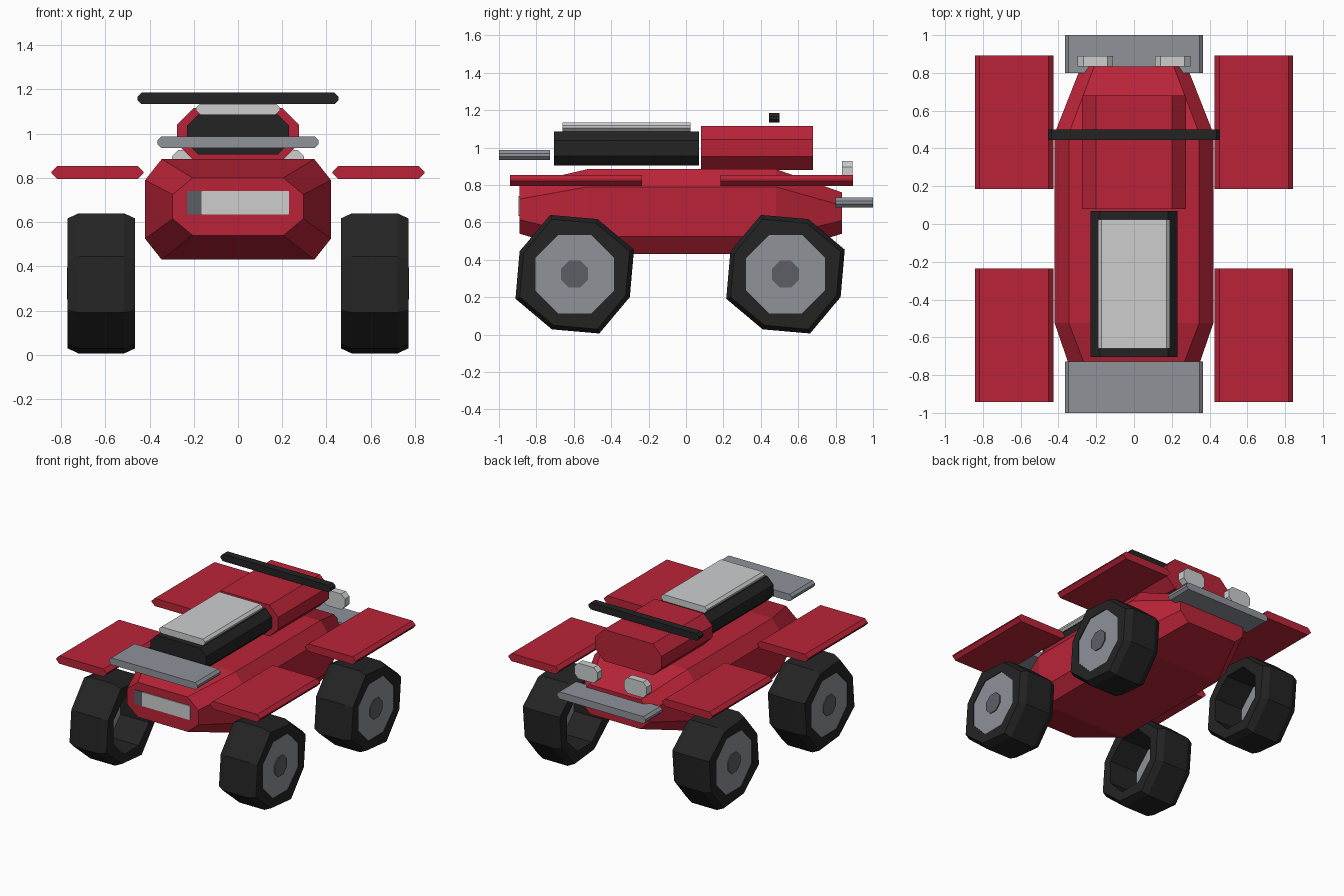
import bpy, bmesh, math

if "Cube" in bpy.data.objects:
    bpy.data.objects.remove(bpy.data.objects["Cube"])


def material(name, rgb):
    m = bpy.data.materials.new(name)
    lin = [((c / 255 + 0.055) / 1.055) ** 2.4 for c in rgb]
    m.diffuse_color = (*lin, 1)
    m.use_nodes = True
    m.node_tree.nodes["Principled BSDF"].inputs["Base Color"].default_value = m.diffuse_color
    return m


RED = material("red paint", (186, 36, 56))
BLACK = material("black rubber", (36, 36, 36))
GREY = material("mid grey metal", (142, 147, 154))
DARK = material("dark grey metal", (92, 95, 102))
LIGHT = material("light grey", (205, 206, 207))


def loft(name, rings, mat, closed=False):
    """Skin a list of equal-length point rings, capped unless closed in a loop."""
    bm = bmesh.new()
    vs = [[bm.verts.new(p) for p in r] for r in rings]
    n = len(vs[0])
    pairs = list(zip(vs, vs[1:])) + ([(vs[-1], vs[0])] if closed else [])
    for a, b in pairs:
        for i in range(n):
            j = (i + 1) % n
            bm.faces.new((a[i], a[j], b[j], b[i]))
    if not closed:
        bm.faces.new(vs[0])
        bm.faces.new(vs[-1])
    bmesh.ops.recalc_face_normals(bm, faces=bm.faces)
    me = bpy.data.meshes.new(name)
    bm.to_mesh(me)
    bm.free()
    me.materials.append(mat)
    ob = bpy.data.objects.new(name, me)
    bpy.context.collection.objects.link(ob)
    return ob


def octagon(y, x0, x1, z0, z1, cx, cz):
    """Chamfered rectangle in the xz plane."""
    return [(x, y, z) for x, z in (
        (x0 + cx, z0), (x1 - cx, z0), (x1, z0 + cz), (x1, z1 - cz),
        (x1 - cx, z1), (x0 + cx, z1), (x0, z1 - cz), (x0, z0 + cz))]


def bar(name, x0, x1, y0, y1, z0, z1, c, mat):
    return loft(name, [octagon(y, x0, x1, z0, z1, c, c) for y in (y0, y1)], mat)


# Body: tapered octagonal hull
loft("body", [
    octagon(-0.89, -0.295, 0.295, 0.54, 0.80, 0.09, 0.075),
    octagon(-0.525, -0.42, 0.42, 0.43, 0.885, 0.075, 0.095),
    octagon(0.48, -0.42, 0.42, 0.43, 0.885, 0.075, 0.095),
    octagon(0.835, -0.28, 0.28, 0.54, 0.76, 0.07, 0.07)], RED)

# Tank, seat, seat pad and handlebar
bar("tank", -0.275, 0.275, 0.08, 0.68, 0.88, 1.115, 0.073, RED)
bar("seat", -0.23, 0.23, -0.705, 0.07, 0.905, 1.087, 0.05, BLACK)
bar("seat_pad", -0.19, 0.19, -0.66, 0.025, 1.087, 1.135, 0.018, LIGHT)
bar("handlebar", -0.455, 0.455, 0.445, 0.5, 1.133, 1.185, 0.018, BLACK)

# Racks at both ends
bar("front_rack", -0.365, 0.365, -1.0, -0.727, 0.935, 0.987, 0.018, GREY)
bar("rear_rack", -0.365, 0.365, 0.80, 1.0, 0.68, 0.733, 0.018, GREY)

# Plate on the front face, with a dark strip at one end
bar("front_plate", -0.165, 0.23, -0.896, -0.888, 0.635, 0.74, 0.002, LIGHT)
bar("front_plate_strip", -0.23, -0.165, -0.896, -0.888, 0.635, 0.74, 0.002, DARK)


def wheel_ring(x, big, small, cy, cz=0.323):
    pts = []
    for i in range(8):
        a = math.radians(22.5 + 45 * i)
        r = small if i % 2 else big
        pts.append((x, cy + r * math.cos(a), cz + r * math.sin(a)))
    return pts


for s, side in ((1, "right"), (-1, "left")):
    # Lamps
    a, b = sorted((s * 0.11, s * 0.298))
    bar(side + "_lamp", a, b, 0.835, 0.89, 0.81, 0.927, 0.03, LIGHT)
    for end, cy, y0, y1 in (("front", -0.595, -0.942, -0.235),
                            ("rear", 0.532, 0.185, 0.892)):
        name = f"{end}_{side}_"
        # Flat fender
        a, b = sorted((s * 0.427, s * 0.843))
        bar(name + "fender", a, b, y0, y1, 0.795, 0.853, 0.025, RED)
        # Hollow tyre with alternating corner radii
        loft(name + "tyre", [wheel_ring(s * x, p, q, cy) for x, p, q in (
            (0.465, 0.228, 0.228), (0.465, 0.318, 0.295), (0.515, 0.343, 0.319),
            (0.72, 0.343, 0.319), (0.77, 0.318, 0.295), (0.77, 0.228, 0.228))],
            BLACK, closed=True)
        # Rim disc and hub cap
        loft(name + "rim", [wheel_ring(s * x, 0.228, 0.228, cy) for x in (0.70, 0.765)], GREY)
        loft(name + "hub", [wheel_ring(s * x, 0.078, 0.078, cy) for x in (0.69, 0.772)], DARK)
